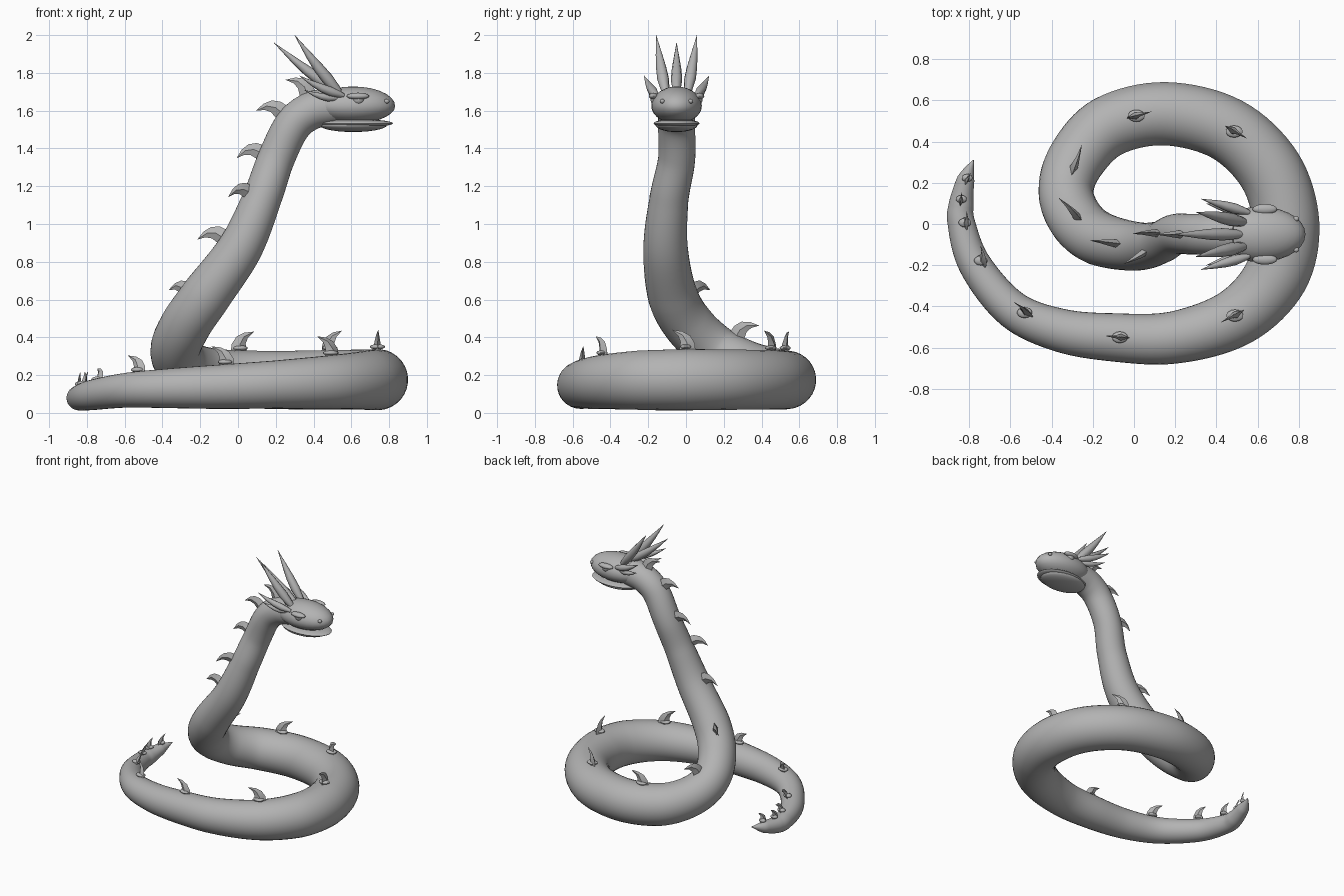
import bpy, bmesh, math
from mathutils import Vector

if "Cube" in bpy.data.objects:
    bpy.data.objects.remove(bpy.data.objects["Cube"])

grey = bpy.data.materials.new("stone grey")
grey.diffuse_color = (0.45, 0.45, 0.45, 1)
grey.use_nodes = True
grey.node_tree.nodes["Principled BSDF"].inputs["Base Color"].default_value = grey.diffuse_color
CY = -0.05  # head symmetry plane


def finish(bm, name, angle=50):
    bmesh.ops.recalc_face_normals(bm, faces=bm.faces)
    mesh = bpy.data.meshes.new(name)
    bm.to_mesh(mesh)
    bm.free()
    ob = bpy.data.objects.new(name, mesh)
    bpy.context.collection.objects.link(ob)
    mesh.materials.append(grey)
    bpy.ops.object.select_all(action='DESELECT')
    bpy.context.view_layer.objects.active = ob
    ob.select_set(True)
    bpy.ops.object.shade_smooth_by_angle(angle=math.radians(angle))
    return ob


def sweep(name, pts, rads, sides):
    """Round tube with changing radius along a list of points."""
    bm = bmesh.new()
    rings, side = [], None
    for i, p in enumerate(pts):
        t = (pts[min(i + 1, len(pts) - 1)] - pts[max(i - 1, 0)]).normalized()
        if side is None:
            side = t.cross(Vector((0, 0, 1)))
        side = (side - t * side.dot(t)).normalized()
        up = side.cross(t)
        rings.append([bm.verts.new(p + rads[i] * (side * math.cos(a) + up * math.sin(a)))
                      for a in (math.tau * k / sides for k in range(sides))])
    for a, b in zip(rings, rings[1:]):
        for k in range(sides):
            j = (k + 1) % sides
            bm.faces.new((a[k], a[j], b[j], b[k]))
    bm.faces.new(rings[0])
    bm.faces.new(rings[-1])
    return finish(bm, name)


def ellipsoid(name, centre, half, flat=1.0, segs=28):
    """Ellipsoid whose lower half may be squashed."""
    bm = bmesh.new()
    bmesh.ops.create_uvsphere(bm, u_segments=segs, v_segments=segs // 2, radius=1)
    for v in bm.verts:
        z = v.co.z * (flat if v.co.z < 0 else 1)
        v.co = Vector((v.co.x * half[0], v.co.y * half[1], z * half[2])) + Vector(centre)
    return finish(bm, name)


# Body: tail tip, coil, rising neck (x, y, z, radius)
path = [(-.78, .31, .13, .003), (-.815, .22, .105, .042), (-.838, .1, .082, .06),
        (-.837, 0, .08, .067), (-.77, -.2, .095, .08), (-.59, -.415, .12, .092),
        (-.36, -.515, .13, .105), (-.1, -.55, .138, .117), (.2, -.55, .15, .127),
        (.5, -.45, .163, .143), (.69, -.25, .173, .157), (.738, 0, .176, .162),
        (.66, .26, .176, .16), (.45, .46, .175, .157), (.15, .535, .175, .154),
        (-.12, .475, .19, .15), (-.275, .32, .24, .142), (-.33, .16, .33, .133),
        (-.28, .02, .46, .134), (-.17, -.07, .62, .132), (.01, -.108, .87, .118),
        (.125, -.09, 1.13, .103), (.2, -.05, 1.34, .098), (.285, CY, 1.515, .098),
        (.38, CY, 1.595, .1), (.5, CY, 1.625, .1)]
P = [Vector(q[:3]) for q in path]
ctrl = [2 * P[0] - P[1]] + P + [2 * P[-1] - P[-2]]
STEPS = 8
spine, radii = [], []
for k, (a, b, c, d) in enumerate(zip(ctrl, ctrl[1:], ctrl[2:], ctrl[3:])):
    for s in range(STEPS):
        t = s / STEPS
        spine.append(.5 * (2 * b + (c - a) * t + (2 * a - 5 * b + 4 * c - d) * t * t
                           + (3 * b - a - 3 * c + d) * t ** 3))
        radii.append(path[k][3] * (1 - t) + path[k + 1][3] * t)
spine.append(P[-1])
radii.append(path[-1][3])
sweep("body", spine, radii, 32)

# Back fins: curved blades pointing out of the body and leaning to the tail
outline = [(.05, -.02), (.045, .03), (.022, .068), (-.018, .09), (-.07, .098),
           (-.038, .066), (-.027, .035), (-.035, -.02)]


def fin(i, base, scale):
    base = Vector(base)
    k = min(range(1, len(spine) - 1), key=lambda n: (spine[n] - base).length)
    t = (spine[k + 1] - spine[k - 1]).normalized()
    n = base - spine[k]
    n = (n - t * n.dot(t)).normalized()
    s = t.cross(n)
    root = spine[k] + n * radii[k]
    bm = bmesh.new()
    a = [bm.verts.new(root + scale * (t * u + n * v)) for u, v in outline]
    low = None
    for sgn in (-1, 1):
        r0, r1, r2 = [bm.verts.new(root + scale * (t * u + n * v + s * sgn * w))
                      for u, v, w in ((.005, -.02, .02), (.006, .03, .016), (-.016, .07, .008))]
        for f in ((a[0], a[1], r1, r0), (a[1], a[2], r2, r1), (a[2], a[3], r2),
                  (a[3], a[4], r2), (a[4], a[5], r2), (a[5], a[6], r1, r2),
                  (a[6], a[7], r0, r1)):
            bm.faces.new(f)
        if low:
            bm.faces.new((a[0], low, a[7], r0))
        low = r0
    finish(bm, f"back_fin_{i}", 40)
    return root


coil_fins = [(-.81, .22, .15, .65), (-.838, .12, .15, .65), (-.815, 0, .16, .75),
             (-.735, -.18, .18, .8), (-.52, -.435, .22, .9), (-.06, -.55, .27, .95),
             (.48, -.45, .31, 1), (.738, 0, .34, 1), (.5, .44, .34, 1), (.01, .525, .34, 1)]
neck_fins = [(-.29, .28, .42, 1), (-.29, .05, .65, 1), (-.12, -.09, .95, 1),
             (.03, -.15, 1.18, .9), (.1, -.045, 1.38, .95), (.21, CY, 1.59, 1),
             (.35, CY, 1.7, 1)]
for i, (x, y, z, s) in enumerate(coil_fins + neck_fins):
    root = fin(i + 1, (x, y, z), s * 1.05)
    if i < len(coil_fins):
        ellipsoid(f"fin_base_{i + 1}", root + Vector((0, 0, .012)),
                  (.042 * s, .03 * s, .014), segs=14)

# Head, lip and jaw
ellipsoid("head", (.61, CY, 1.625), (.222, .134, .103), .9)
ellipsoid("lip", (.622, CY, 1.533), (.198, .122, .022))
ellipsoid("jaw", (.61, CY, 1.525), (.18, .112, .038))


# Horn: a leaf-like spindle between two points
def horn(name, base, tip, r):
    a, b = Vector(base), Vector(tip)
    prof = [(0, .45), (.12, .75), (.3, 1), (.5, .88), (.7, .58), (.87, .26), (1, .03)]
    bow = Vector((0, 0, -.012))
    sweep(name, [a.lerp(b, t) + bow * math.sin(math.pi * t) for t, _ in prof],
          [r * w for _, w in prof], 8)


horn("crest_horn", (.54, CY, 1.69), (.19, CY, 1.96), .03)
for side, sg in (("left", 1), ("right", -1)):
    horn(f"{side}_upper_horn", (.55, CY + sg * .055, 1.68), (.3, CY + sg * .108, 2.0), .032)
    horn(f"{side}_side_horn", (.56, CY + sg * .105, 1.68), (.325, CY + sg * .172, 1.785), .025)
    horn(f"{side}_cheek_horn", (.53, CY + sg * .1, 1.665), (.35, CY + sg * .15, 1.71), .02)
    ellipsoid(f"{side}_brow", (.635, CY + sg * .122, 1.677), (.06, .025, .018), segs=20)
    ellipsoid(f"{side}_eye", (.637, CY + sg * .116, 1.66), (.03, .022, .028), segs=20)
    ellipsoid(f"{side}_nostril", (.787, CY + sg * .075, 1.65), (.015, .013, .012), segs=14)
